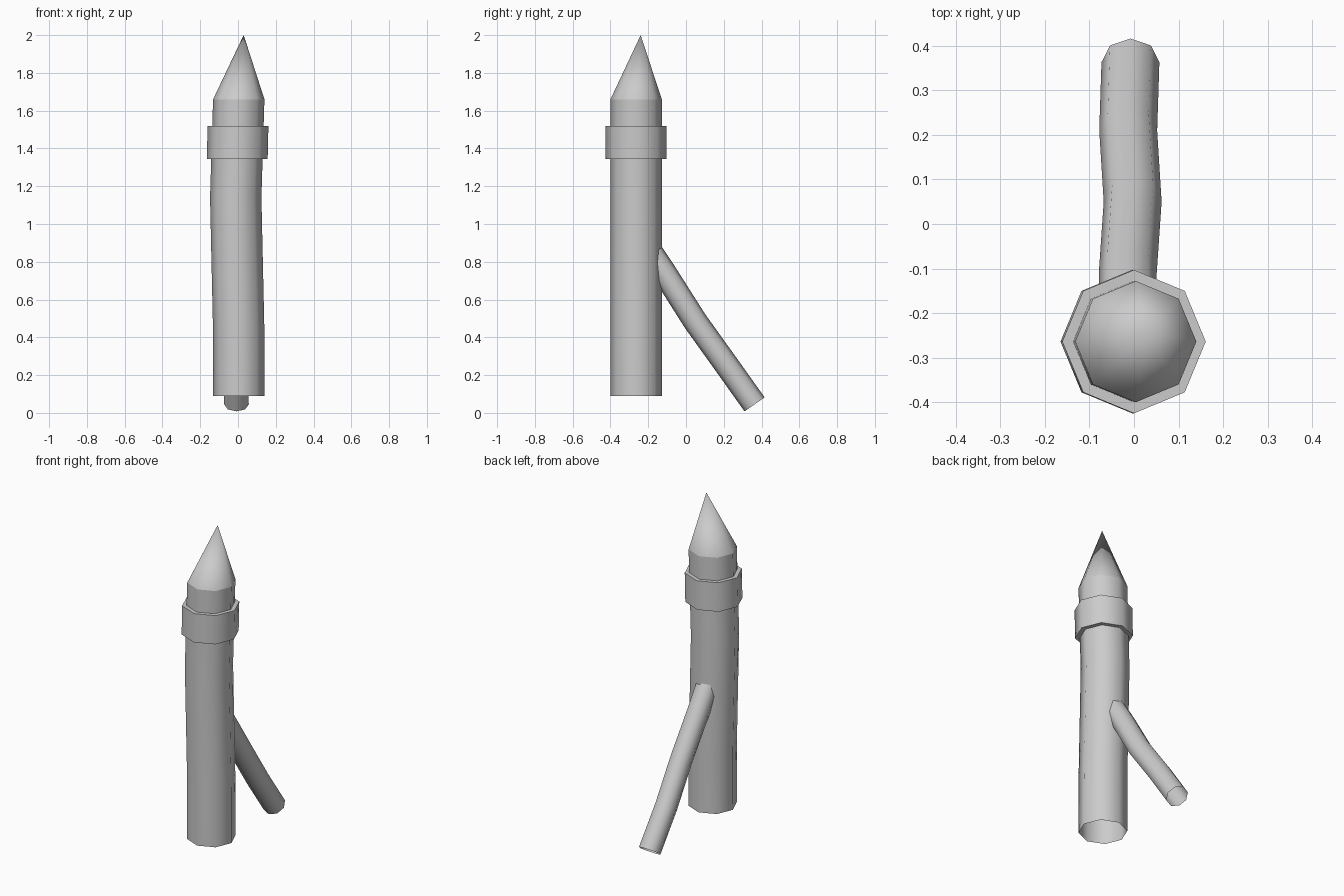
import bpy, bmesh, math
from mathutils import Vector

if "Cube" in bpy.data.objects:
    bpy.data.objects.remove(bpy.data.objects["Cube"])

SIDES = 8
X, Y = Vector((1, 0, 0)), Vector((0, 1, 0))


def tube(name, centers, radius, u=X, v=Y, capped=False, tip=None):
    """Eight-sided tube through the centers, optionally capped or run to a tip."""
    bm = bmesh.new()
    rings = []
    for c in centers:
        rings.append([bm.verts.new(Vector(c) + radius * (
            math.cos(math.tau * i / SIDES) * u + math.sin(math.tau * i / SIDES) * v))
            for i in range(SIDES)])
    for a, b in zip(rings, rings[1:]):
        for i in range(SIDES):
            j = (i + 1) % SIDES
            bm.faces.new((a[i], a[j], b[j], b[i]))
    if capped:
        bm.faces.new(rings[0][::-1])
        bm.faces.new(rings[-1])
    if tip:
        t = bm.verts.new(tip)
        for i in range(SIDES):
            bm.faces.new((rings[-1][i], rings[-1][(i + 1) % SIDES], t))
    mesh = bpy.data.meshes.new(name)
    bm.to_mesh(mesh)
    bm.free()
    ob = bpy.data.objects.new(name, mesh)
    bpy.context.collection.objects.link(ob)
    bpy.ops.object.select_all(action='DESELECT')
    ob.select_set(True)
    bpy.context.view_layer.objects.active = ob
    bpy.ops.object.shade_smooth_by_angle(angle=math.radians(60))
    return ob


PY = -0.264

# Slightly bowed upright, open at the bottom
tube("post", [(0.004, PY, 0.09), (0.003, PY, 0.47), (-0.012, PY, 1.14),
              (0.004, PY, 1.66)], 0.136)

# Sharpened, off-centre point
tube("post_point", [(0.004, PY, 1.66)], 0.136, tip=(0.03, -0.24, 2.0))

# Binding around the upper post
tube("band", [(-0.004, PY, 1.343), (0.0, PY, 1.52)], 0.161, capped=True)

# Crooked diagonal brace sunk into the back of the post
tube("brace", [(-0.008, 0.363, 0.045), (-0.013, 0.21, 0.26), (-0.003, 0.05, 0.483),
               (-0.014, -0.11, 0.735), (-0.014, -0.19, 0.855)], 0.065,
     v=Vector((0, -0.82, -0.57)))
